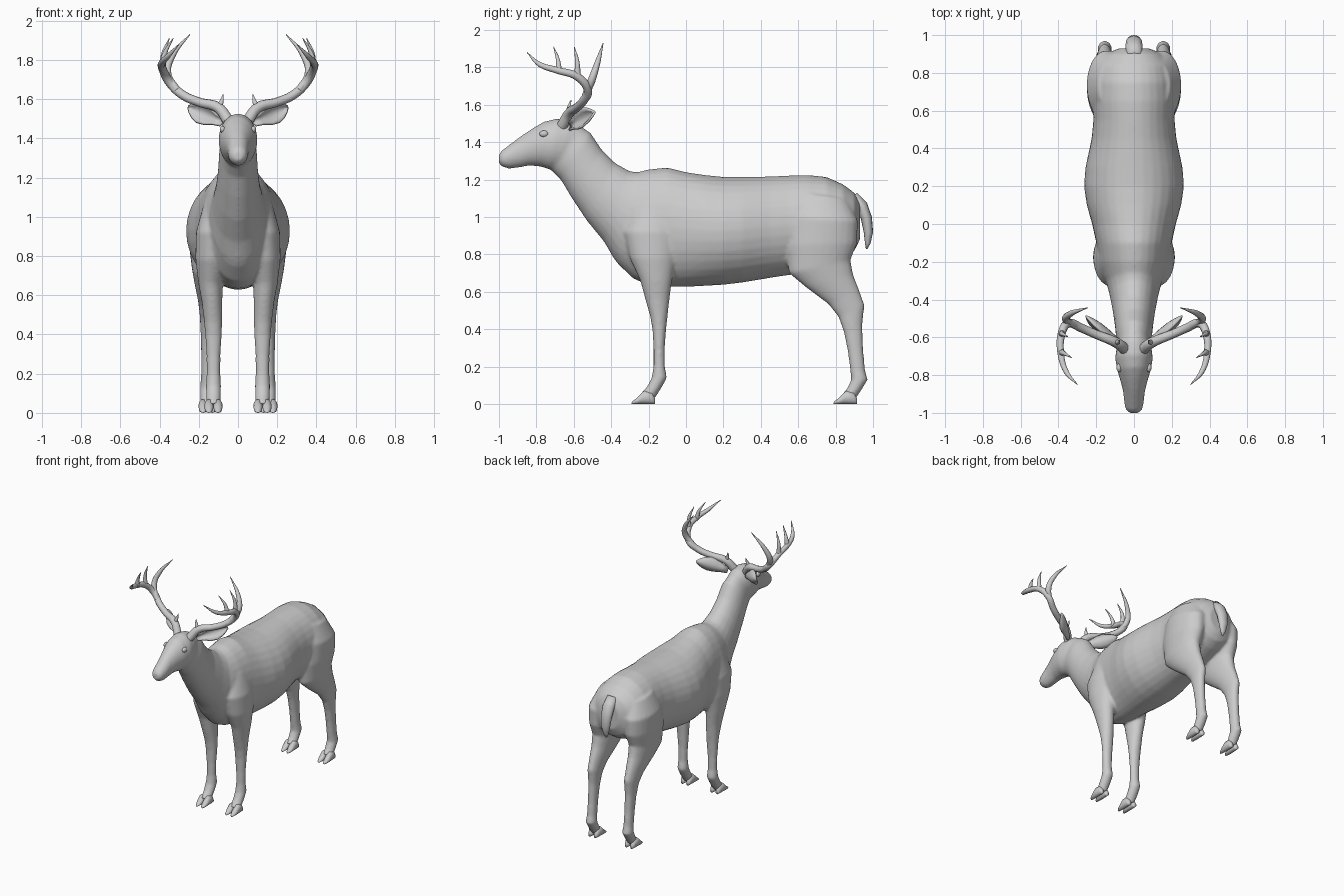
import bpy, bmesh, math
from mathutils import Vector

def add_mesh(name, bm, smooth=True):
    bmesh.ops.recalc_face_normals(bm, faces=bm.faces)
    me = bpy.data.meshes.new(name)
    bm.to_mesh(me)
    bm.free()
    for p in me.polygons:
        p.use_smooth = smooth
    ob = bpy.data.objects.new(name, me)
    bpy.context.collection.objects.link(ob)
    return ob

def loft(bm, rings, side=1, n=24):
    """Each ring: (y1, z1, y2, z2, half width, x centre); ellipse spanning the two points."""
    loops = []
    for y1, z1, y2, z2, w, *x in rings:
        cx = x[0] if x else 0
        loop = []
        for i in range(n):
            a = 2 * math.pi * i / n
            k = math.cos(a) / 2
            loop.append(bm.verts.new((side * (cx + w * math.sin(a)),
                                      (y1 + y2) / 2 + k * (y1 - y2),
                                      (z1 + z2) / 2 + k * (z1 - z2))))
        loops.append(loop)
    for a, b in zip(loops, loops[1:]):
        for i in range(n):
            j = (i + 1) % n
            bm.faces.new((a[i], a[j], b[j], b[i]))
    bm.faces.new(loops[0])
    bm.faces.new(loops[-1][::-1])

# Torso: y, top z, bottom z, half width
torso = [(.93, 1.08, .88, .08), (.90, 1.13, .82, .15), (.84, 1.175, .78, .20),
         (.75, 1.215, .74, .215), (.65, 1.225, .70, .22), (.55, 1.222, .69, .215),
         (.45, 1.217, .675, .225), (.3, 1.215, .65, .257), (.2, 1.215, .638, .265),
         (.1, 1.225, .632, .25), (0, 1.24, .628, .222), (-.1, 1.265, .627, .20),
         (-.2, 1.255, .635, .185), (-.28, 1.235, .67, .16), (-.36, 1.17, .745, .12),
         (-.40, 1.08, .80, .06)]
neck = [(-.12, 1.24, -.25, .74, .16), (-.25, 1.24, -.38, .77, .145),
        (-.30, 1.245, -.44, .87, .13), (-.38, 1.29, -.53, .98, .113),
        (-.45, 1.36, -.61, 1.10, .102), (-.51, 1.45, -.67, 1.20, .096),
        (-.57, 1.49, -.72, 1.25, .085)]
head = [(-.55, 1.47, -.60, 1.30, .07), (-.62, 1.515, -.68, 1.25, .092),
        (-.69, 1.527, -.73, 1.255, .10), (-.76, 1.51, -.78, 1.27, .09),
        (-.82, 1.475, -.84, 1.275, .072), (-.88, 1.435, -.89, 1.265, .058),
        (-.94, 1.39, -.945, 1.258, .052), (-.98, 1.36, -.98, 1.268, .045),
        (-1.0, 1.338, -1.0, 1.285, .027)]
hind_leg = [(.60, 1.13, .86, 1.10, .07, .12), (.55, 1.0, .92, .98, .105, .145),
            (.53, .85, .915, .86, .10, .15), (.55, .70, .88, .77, .08, .155),
            (.64, .625, .895, .69, .066, .155), (.76, .535, .93, .60, .048, .155),
            (.815, .465, .955, .53, .04, .155), (.845, .38, .943, .42, .035, .155),
            (.865, .28, .948, .29, .033, .155), (.878, .18, .958, .18, .034, .155),
            (.883, .13, .972, .13, .038, .155), (.86, .08, .935, .07, .037, .155),
            (.83, .05, .905, .025, .034, .155)]
front_leg = [(-.28, 1.07, -.06, 1.1, .07, .10), (-.33, .92, -.03, .92, .09, .125),
             (-.30, .78, -.05, .78, .082, .135), (-.245, .66, -.075, .66, .062, .14),
             (-.218, .56, -.088, .56, .052, .132), (-.192, .47, -.098, .47, .047, .127),
             (-.18, .40, -.106, .40, .043, .125), (-.174, .30, -.113, .30, .036, .125),
             (-.174, .20, -.113, .20, .035, .125), (-.184, .14, -.101, .14, .039, .125),
             (-.21, .09, -.135, .08, .038, .125), (-.25, .05, -.17, .025, .035, .125)]

# Body skin: overlapping lofts fused into one smooth surface
bm = bmesh.new()
loft(bm, [(y, t, y, b, w) for y, t, b, w in torso], n=32)
loft(bm, neck)
loft(bm, head)
for s in (1, -1):
    loft(bm, hind_leg, s)
    loft(bm, front_leg, s)
body = add_mesh("body", bm)
rm = body.modifiers.new("fuse", 'REMESH')
rm.mode = 'VOXEL'
rm.voxel_size = .01
rm.use_smooth_shade = True
sm = body.modifiers.new("soften", 'SMOOTH')
sm.factor = .5
sm.iterations = 7

# Cloven hooves: two toes on each foot
for name, x, heel in (("front_hooves", .125, -.165), ("hind_hooves", .155, .915)):
    bm = bmesh.new()
    for s in (1, -1):
        for dx in (-.023, .023):
            loft(bm, [(heel + y, top, heel + y, 0, w, x + dx) for y, top, w in
                      ((0, .03, .012), (-.02, .065, .021), (-.06, .07, .024),
                       (-.095, .035, .021), (-.12, .016, .012), (-.126, .008, .004))], s, 12)
    add_mesh(name, bm)

# Tail
bm = bmesh.new()
loft(bm, [(.86, 1.09, .915, 1.13, .04), (.91, 1.04, .968, 1.075, .046),
          (.935, .99, .994, 1.0, .043), (.95, .92, 1.0, .92, .035),
          (.957, .86, .987, .86, .02), (.962, .83, .97, .83, .005)], n=14)
add_mesh("tail", bm)

# Ears: cupped leaves opening forward
for s, name in ((1, "left_ear"), (-1, "right_ear")):
    bm = bmesh.new()
    base, tip = Vector((.08, -.62, 1.485)), Vector((.255, -.49, 1.56))
    d = tip - base
    up = Vector((-.3, -.1, 1))
    up = (up - up.project(d)).normalized()
    nrm = d.cross(up).normalized()
    if nrm.y > 0:
        nrm = -nrm
    rows = []
    for t, w in ((0, .022), (.2, .03), (.4, .047), (.6, .052), (.78, .04), (.92, .02), (1, .003)):
        row = []
        for j in range(7):
            u = j / 3 - 1
            p = base + d * t + up * w * u + nrm * w * .7 * (u * u - .4)
            row.append(bm.verts.new((s * p.x, p.y, p.z)))
        rows.append(row)
    for a, b in zip(rows, rows[1:]):
        for j in range(6):
            bm.faces.new((a[j], a[j + 1], b[j + 1], b[j]))
    ear = add_mesh(name, bm)
    so = ear.modifiers.new("thickness", 'SOLIDIFY')
    so.thickness = .012
    so.offset = 0

# Eyes
bm = bmesh.new()
for s in (1, -1):
    vs = bmesh.ops.create_uvsphere(bm, u_segments=14, v_segments=10, radius=.022)["verts"]
    bmesh.ops.scale(bm, vec=(.7, 1.1, .8), verts=vs)
    bmesh.ops.translate(bm, vec=(s * .078, -.76, 1.445), verts=vs)
add_mesh("eyes", bm)

# Antlers: main beam, rear tine, and smaller tines as tapered tubes (x, y, z, radius)
tubes = [
    [(.05, -.66, 1.49, .03), (.10, -.625, 1.555, .027), (.20, -.585, 1.585, .023),
     (.28, -.55, 1.62, .023), (.345, -.525, 1.68, .023), (.383, -.58, 1.75, .021),
     (.387, -.69, 1.785, .018), (.36, -.78, 1.815, .014), (.30, -.85, 1.88, .002)],
    [(.31, -.54, 1.645, .018), (.36, -.505, 1.73, .021), (.335, -.475, 1.82, .016),
     (.245, -.443, 1.93, .002)],
    [(.383, -.58, 1.75, .018), (.38, -.582, 1.83, .012), (.35, -.597, 1.91, .002)],
    [(.385, -.68, 1.78, .018), (.37, -.685, 1.84, .011), (.33, -.708, 1.91, .002)],
    [(.10, -.625, 1.55, .018), (.085, -.625, 1.585, .012), (.075, -.615, 1.625, .002)]]
for s, name in ((1, "left_antler"), (-1, "right_antler")):
    cu = bpy.data.curves.new(name, 'CURVE')
    cu.dimensions = '3D'
    cu.bevel_depth = 1
    cu.bevel_resolution = 3
    cu.resolution_u = 6
    cu.use_fill_caps = True
    for pts in tubes:
        sp = cu.splines.new('BEZIER')
        sp.bezier_points.add(len(pts) - 1)
        for bp, (x, y, z, r) in zip(sp.bezier_points, pts):
            bp.co = (s * x, y, z)
            bp.radius = r
            bp.handle_left_type = bp.handle_right_type = 'AUTO'
    ob = bpy.data.objects.new(name, cu)
    bpy.context.collection.objects.link(ob)
    bpy.ops.object.select_all(action='DESELECT')
    ob.select_set(True)
    bpy.context.view_layer.objects.active = ob
    bpy.ops.object.convert(target='MESH')
    bpy.ops.object.shade_smooth()
